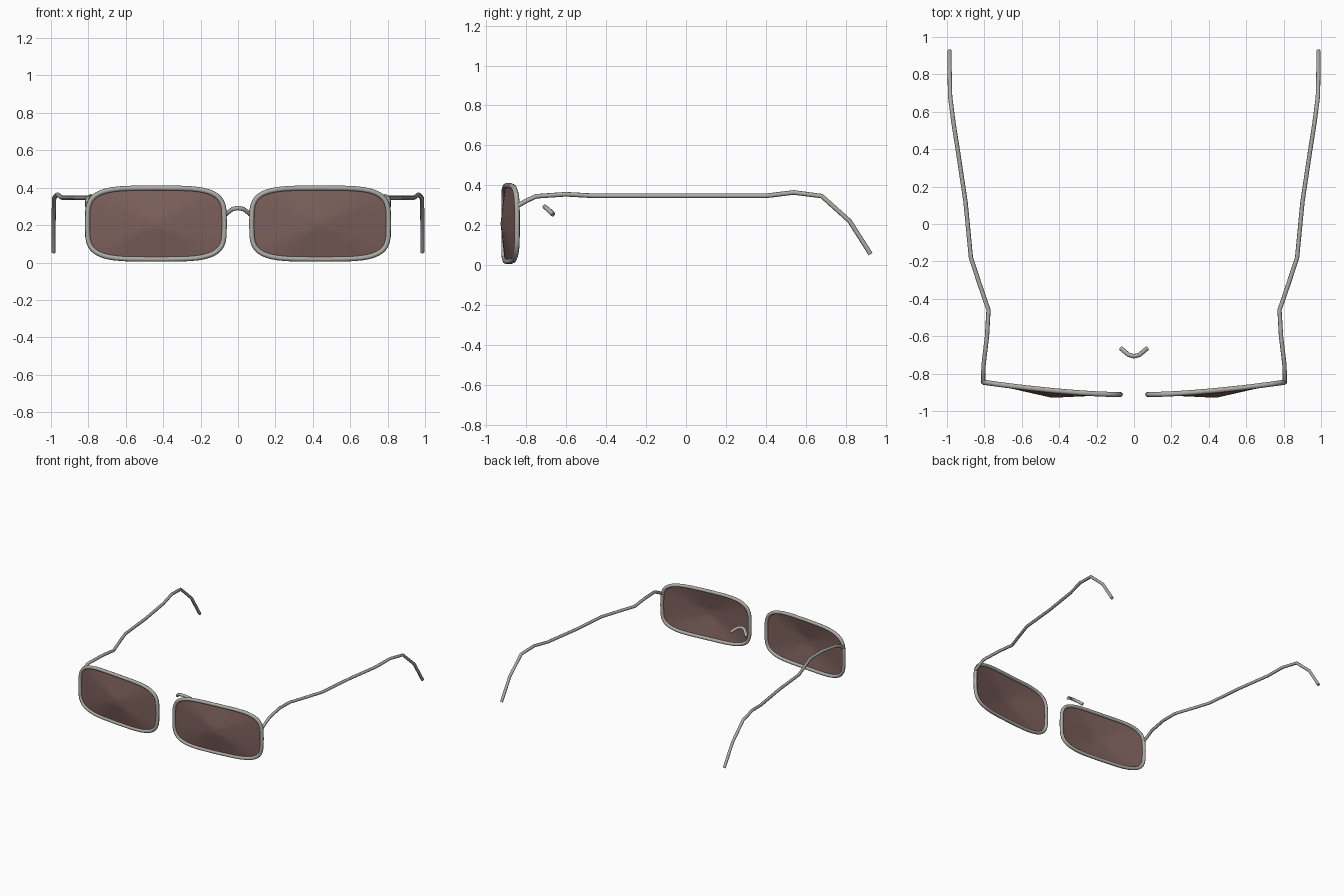
import bpy, bmesh, math

cube = bpy.data.objects.get("Cube")
if cube:
    bpy.data.objects.remove(cube, do_unlink=True)


def material(name, rgb):
    m = bpy.data.materials.new(name)
    m.use_nodes = True
    m.diffuse_color = (*rgb, 1)
    m.node_tree.nodes["Principled BSDF"].inputs["Base Color"].default_value = (*rgb, 1)
    return m


metal = material("warm grey metal", (0.42, 0.41, 0.38))
tint = material("brown lens tint", (0.20, 0.115, 0.105))


def finish(ob, angle=60):
    bpy.ops.object.select_all(action="DESELECT")
    ob.select_set(True)
    bpy.context.view_layer.objects.active = ob
    if ob.type == "CURVE":
        bpy.ops.object.convert(target="MESH")
    bpy.ops.object.shade_smooth_by_angle(angle=math.radians(angle))


def tube(name, points, radius, closed=False):
    """Round wire swept along a polyline."""
    cu = bpy.data.curves.new(name, "CURVE")
    cu.dimensions = "3D"
    cu.bevel_depth = radius
    cu.bevel_resolution = 2
    cu.use_fill_caps = not closed
    sp = cu.splines.new("POLY")
    sp.points.add(len(points) - 1)
    for p, co in zip(sp.points, points):
        p.co = (*co, 1)
    sp.use_cyclic_u = closed
    cu.materials.append(metal)
    ob = bpy.data.objects.new(name, cu)
    bpy.context.collection.objects.link(ob)
    finish(ob)


CX, CZ, HALF_W, HALF_H = 0.439, 0.208, 0.366, 0.19


def outline(count=48):
    """Rounded rectangle that wraps back toward the outer side."""
    pts = []
    for i in range(count):
        a = 2 * math.pi * i / count
        c, s = math.cos(a), math.sin(a)
        x = CX + HALF_W * math.copysign(abs(c) ** 0.5, c)
        z = CZ + HALF_H * math.copysign(abs(s) ** 0.5, s)
        t = (x - CX + HALF_W) / (2 * HALF_W)
        pts.append((x, -0.912 + 0.066 * t ** 1.6, z))
    return pts


def lens(name, rim, side):
    """Thin lens rising to a shallow point in the middle."""
    bm = bmesh.new()
    apex = (CX, -0.929, CZ)
    rings = []
    for r in (1, 0.75, 0.5, 0.25):
        rings.append([bm.verts.new([(a + (p - a) * r) * (side if k == 0 else 1)
                                    for k, (p, a) in enumerate(zip(co, apex))])
                      for co in rim])
    tip = bm.verts.new((side * apex[0], apex[1], apex[2]))
    n = len(rim)
    for i in range(n):
        j = (i + 1) % n
        for outer, inner in zip(rings, rings[1:]):
            bm.faces.new((outer[i], outer[j], inner[j], inner[i]))
        bm.faces.new((rings[-1][i], rings[-1][j], tip))
    bmesh.ops.recalc_face_normals(bm, faces=bm.faces)
    if sum(f.normal.y for f in bm.faces) > 0:
        bmesh.ops.reverse_faces(bm, faces=bm.faces)
    me = bpy.data.meshes.new(name)
    bm.to_mesh(me)
    bm.free()
    me.materials.append(tint)
    ob = bpy.data.objects.new(name, me)
    bpy.context.collection.objects.link(ob)
    finish(ob)


# Temple arm path, hinge to ear tip
temple = [(0.806, -0.842, 0.298), (0.806, -0.8, 0.322), (0.804, -0.75, 0.345),
          (0.786, -0.6, 0.355), (0.778, -0.46, 0.347), (0.826, -0.32, 0.347),
          (0.872, -0.18, 0.347), (0.895, 0.06, 0.347), (0.901, 0.12, 0.347),
          (0.943, 0.4, 0.347), (0.965, 0.54, 0.364), (0.983, 0.68, 0.346),
          (0.986, 0.82, 0.22), (0.986, 0.925, 0.055)]

# Rims, lenses and temples, mirrored
rim = outline()
for label, side in (("left", 1), ("right", -1)):
    tube(label + "_rim", [(side * x, y, z) for x, y, z in rim], 0.0135, True)
    lens(label + "_lens", rim, side)
    tube(label + "_temple", [(side * x, y, z) for x, y, z in temple], 0.0115)

# Nose bridge arch
half = [(0.07, -0.665, 0.253), (0.05, -0.682, 0.271), (0.028, -0.7, 0.286)]
tube("nose_bridge", [(-x, y, z) for x, y, z in half] + [(0, -0.707, 0.292)] + half[::-1], 0.012)
